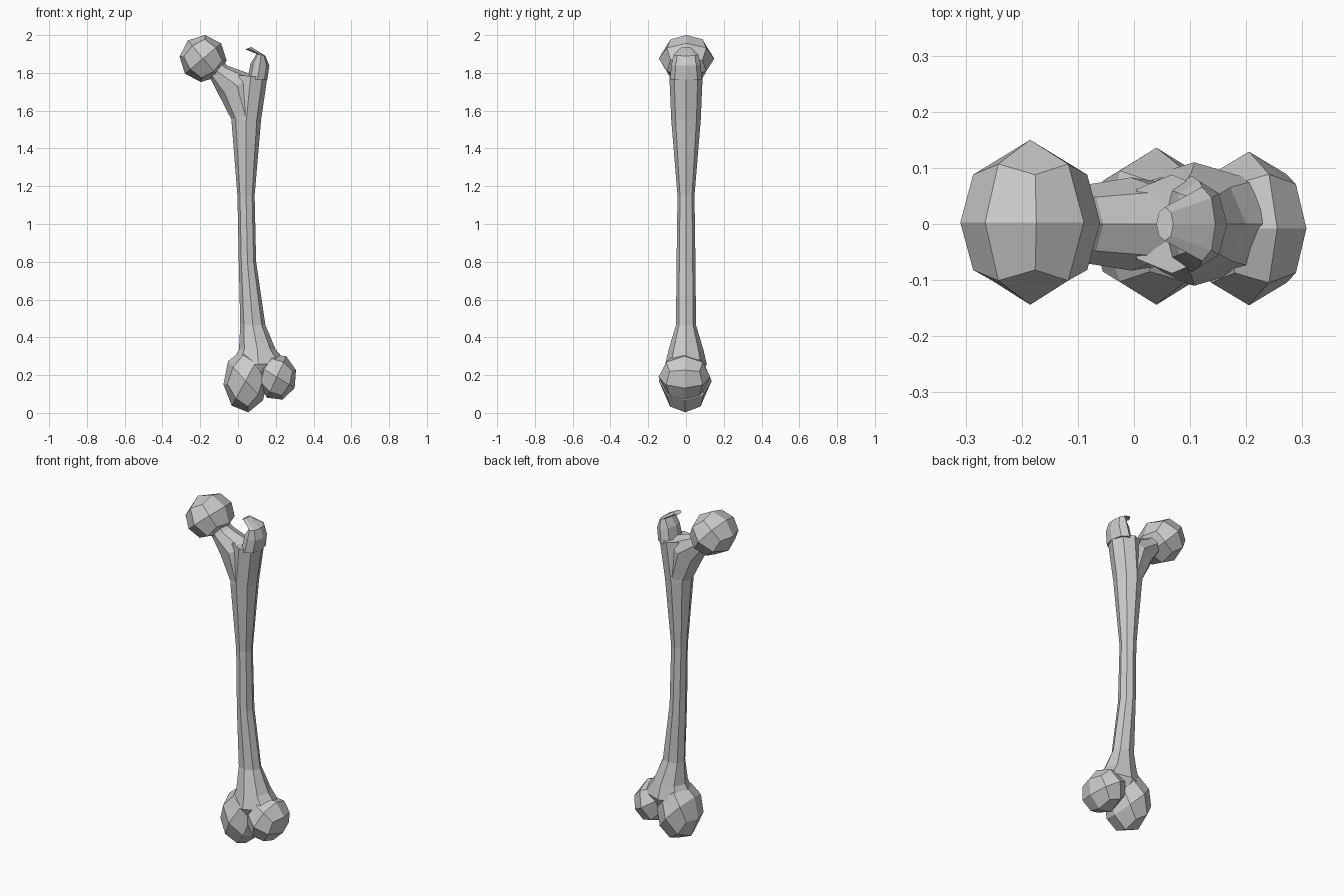
import bpy, bmesh
from math import cos, sin, pi, radians
from mathutils import Matrix, Vector

if "Cube" in bpy.data.objects:
    bpy.data.objects.remove(bpy.data.objects["Cube"])


def finish(bm, name):
    bmesh.ops.recalc_face_normals(bm, faces=bm.faces[:])
    mesh = bpy.data.meshes.new(name)
    bm.to_mesh(mesh)
    bm.free()
    obj = bpy.data.objects.new(name, mesh)
    bpy.context.collection.objects.link(obj)
    return obj


def loft(name, rings, sides=8):
    """Each ring: left x, left z, right x, right z, half depth in y."""
    bm = bmesh.new()
    loops = []
    for lx, lz, rx, rz, d in rings:
        loop = []
        for i in range(sides):
            a = 2 * pi * i / sides
            t = (1 + cos(a)) / 2
            loop.append(bm.verts.new((lx + (rx - lx) * t, d * sin(a), lz + (rz - lz) * t)))
        loops.append(loop)
    for a, b in zip(loops, loops[1:]):
        for i in range(sides):
            j = (i + 1) % sides
            bm.faces.new((a[i], a[j], b[j], b[i]))
    bm.faces.new(loops[0])
    bm.faces.new(loops[-1])
    return finish(bm, name)


def knob(name, centre, radii, tilt):
    """Rounded cube with 24 faces, tilted about y."""
    bm = bmesh.new()
    bmesh.ops.create_cube(bm, size=2)
    bmesh.ops.subdivide_edges(bm, edges=bm.edges[:], cuts=1, use_grid_fill=True)
    turn = Matrix.Rotation(radians(tilt), 3, 'Y')
    for v in bm.verts:
        p = turn @ v.co.normalized()
        v.co = Vector(centre) + Vector(p[i] * radii[i] for i in range(3))
    return finish(bm, name)


# Long shaft, flaring at both ends
loft("shaft", [
    (-0.03, 0.17, 0.25, 0.20, 0.07),
    (-0.045, 0.25, 0.26, 0.265, 0.11),
    (0.005, 0.335, 0.20, 0.335, 0.092),
    (0.012, 0.465, 0.145, 0.465, 0.053),
    (0.004, 0.80, 0.096, 0.80, 0.05),
    (-0.003, 1.15, 0.088, 1.15, 0.045),
    (-0.035, 1.55, 0.122, 1.55, 0.078),
    (-0.02, 1.79, 0.155, 1.775, 0.088),
])

# Slanting neck up to the ball
loft("neck", [
    (-0.033, 1.55, 0.115, 1.58, 0.076),
    (-0.10, 1.68, 0.09, 1.785, 0.083),
    (-0.14, 1.76, -0.055, 1.838, 0.068),
    (-0.20, 1.84, -0.12, 1.90, 0.055),
])

# Hooked prong on the outer side
loft("hooked_prong", [
    (0.05, 1.765, 0.155, 1.765, 0.086),
    (0.066, 1.85, 0.166, 1.838, 0.077),
    (0.098, 1.90, 0.145, 1.89, 0.066),
    (0.04, 1.925, 0.07, 1.937, 0.03),
])

# Ball at the top and the two knuckles at the base
knob("ball_head", (-0.185, 0.003, 1.876), (0.125, 0.147, 0.125), 50)
knob("inner_knuckle", (0.04, -0.004, 0.17), (0.118, 0.14, 0.168), 38)
knob("outer_knuckle", (0.205, -0.008, 0.19), (0.107, 0.137, 0.125), 28)
